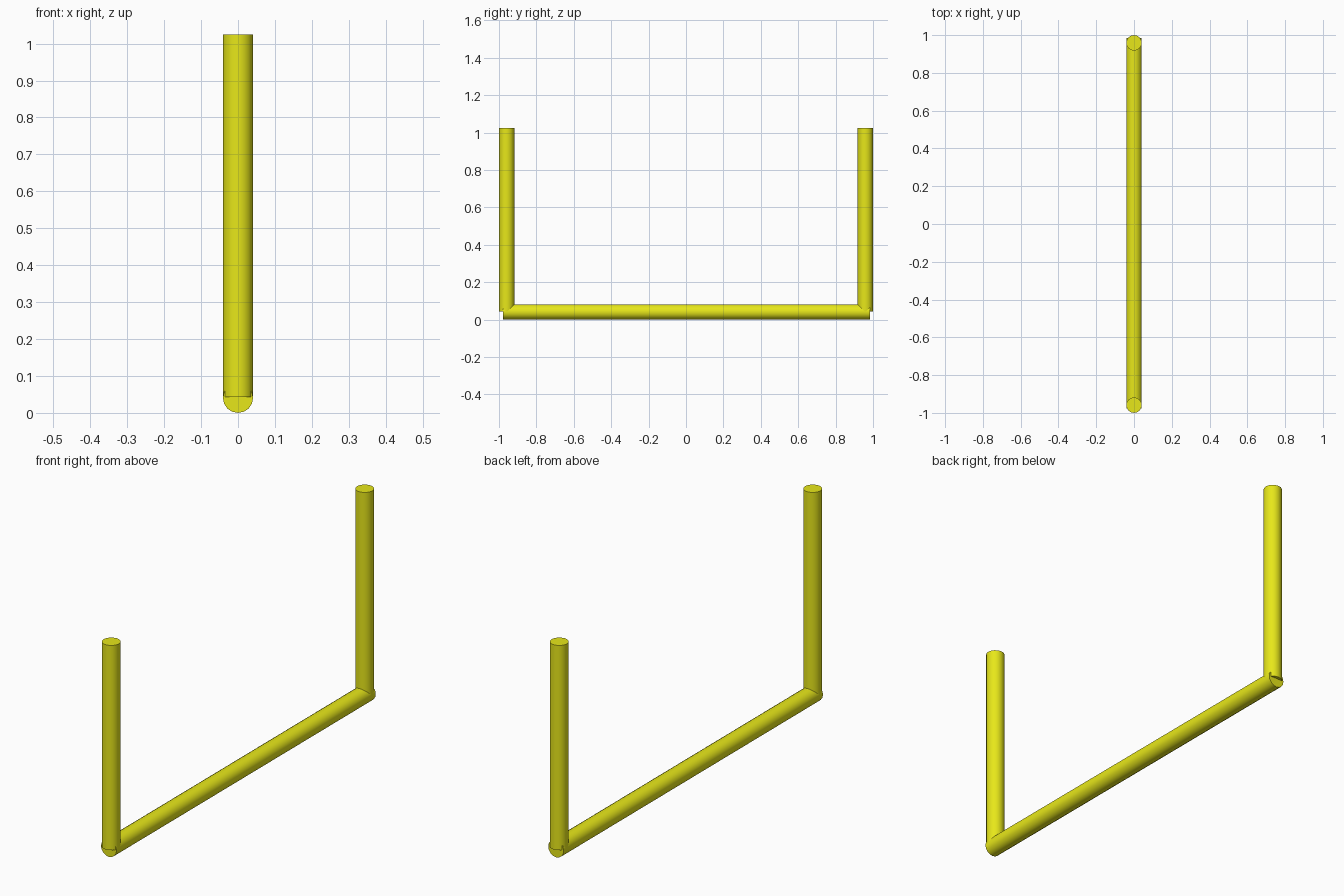
import bpy
import math

if "Cube" in bpy.data.objects:
    bpy.data.objects.remove(bpy.data.objects["Cube"])

RADIUS = 0.041
SIDES = 16

yellow = bpy.data.materials.new("yellow_paint")
yellow.diffuse_color = (0.8, 0.8, 0.01, 1)
yellow.use_nodes = True
yellow.node_tree.nodes["Principled BSDF"].inputs["Base Color"].default_value = yellow.diffuse_color


def tube(name, length, location, rotation=(0, 0, 0)):
    bpy.ops.mesh.primitive_cylinder_add(
        vertices=SIDES, radius=RADIUS, depth=length,
        location=location, rotation=rotation)
    obj = bpy.context.object
    obj.name = name
    obj.data.materials.append(yellow)
    bpy.ops.object.shade_smooth_by_angle(angle=math.radians(40))
    return obj


# Horizontal bar, stopping just short of the posts' outer faces
BAR_START, BAR_END = -0.978, 0.984
tube("crossbar", BAR_END - BAR_START,
     (0, (BAR_START + BAR_END) / 2, RADIUS), (math.radians(90), 0, 0))

# Upright posts, starting at the bar's centre line
POST_BOTTOM, POST_TOP = 0.043, 1.024
for side, label in ((-1, "front"), (1, "back")):
    tube(f"{label}_post", POST_TOP - POST_BOTTOM,
         (0, side * (1 - RADIUS), (POST_BOTTOM + POST_TOP) / 2))
